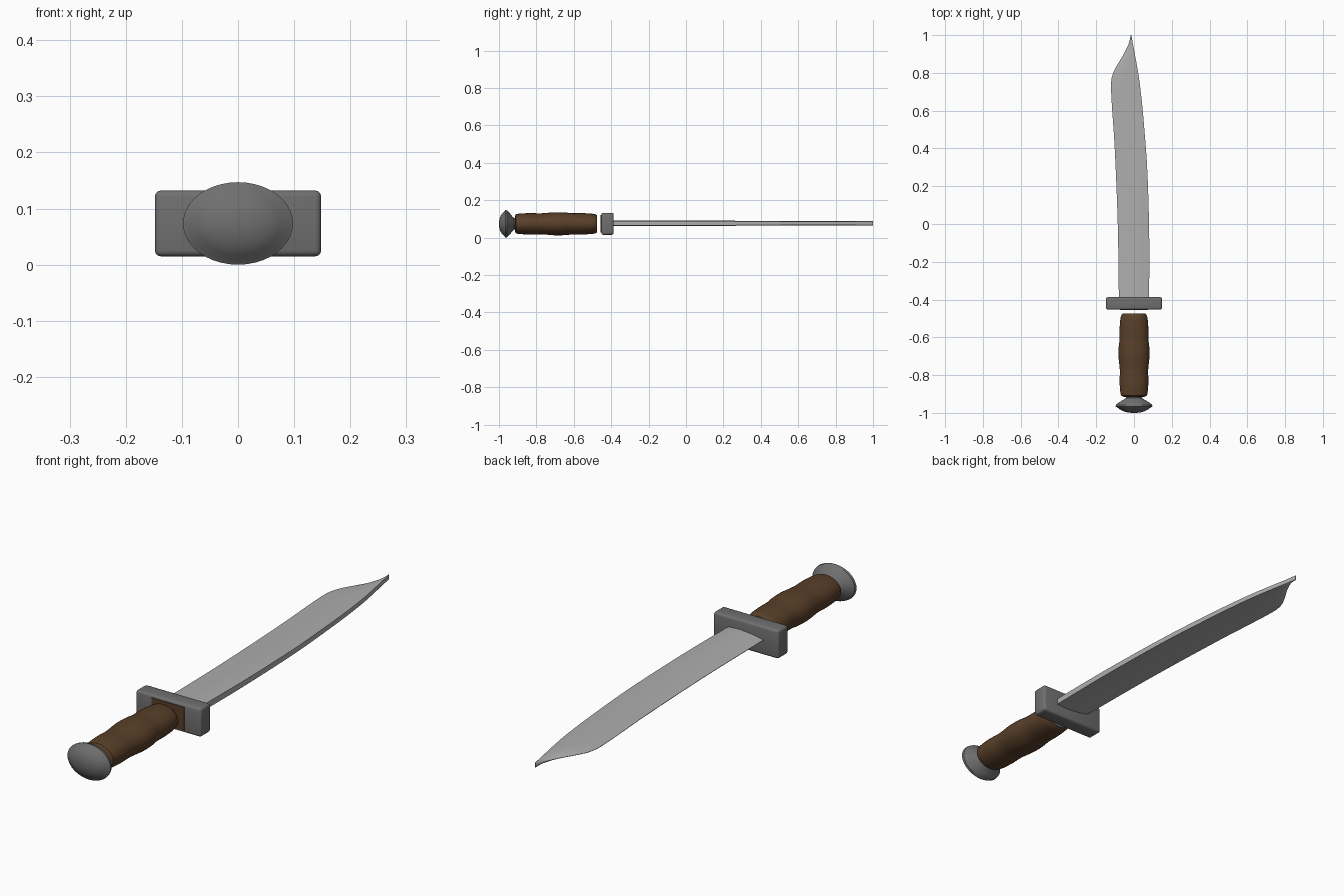
import bpy
import bmesh
import math

cube = bpy.data.objects.get("Cube")
if cube:
    bpy.data.objects.remove(cube, do_unlink=True)

MID = 0.0735      # height of the long axis
OVAL = 0.75       # height / width of the oval parts


def material(name, r, g, b):
    m = bpy.data.materials.new(name)
    m.use_nodes = True
    m.diffuse_color = (r, g, b, 1)
    m.node_tree.nodes["Principled BSDF"].inputs["Base Color"].default_value = (r, g, b, 1)
    return m


steel = material("blade steel", 0.42, 0.42, 0.42)
iron = material("dark iron", 0.16, 0.16, 0.16)
leather = material("brown leather", 0.1, 0.05, 0.022)


def finish(name, bm, mats, angle=35):
    bmesh.ops.recalc_face_normals(bm, faces=bm.faces[:])
    mesh = bpy.data.meshes.new(name)
    bm.to_mesh(mesh)
    bm.free()
    for m in mats:
        mesh.materials.append(m)
    ob = bpy.data.objects.new(name, mesh)
    bpy.context.collection.objects.link(ob)
    bpy.ops.object.select_all(action='DESELECT')
    ob.select_set(True)
    bpy.context.view_layer.objects.active = ob
    bpy.ops.object.shade_smooth_by_angle(angle=math.radians(angle))
    return ob


def loft(bm, rings):
    """Skin a list of closed rings and cap both ends."""
    loops = [[bm.verts.new(p) for p in ring] for ring in rings]
    n = len(loops[0])
    for a, b in zip(loops, loops[1:]):
        for i in range(n):
            j = (i + 1) % n
            bm.faces.new((a[i], a[j], b[j], b[i]))
    bm.faces.new(loops[0])
    bm.faces.new(loops[-1])


def oval_ring(y, r, n=40):
    turns = [2 * math.pi * i / n for i in range(n)]
    return [(r * math.cos(t), y, MID + OVAL * r * math.sin(t)) for t in turns]


def sample(points, y):
    """Smooth curve through (y, x) points."""
    for i in range(len(points) - 1):
        (y0, x0), (y1, x1) = points[i], points[i + 1]
        if y <= y1:
            break
    ya, xa = points[max(i - 1, 0)]
    yb, xb = points[min(i + 2, len(points) - 1)]
    h = y1 - y0
    t = (y - y0) / h
    m0, m1 = (x1 - xa) / (y1 - ya) * h, (xb - x0) / (yb - y0) * h
    return ((2*t**3 - 3*t*t + 1) * x0 + (t**3 - 2*t*t + t) * m0
            + (3*t*t - 2*t**3) * x1 + (t**3 - t*t) * m1)


def box(bm, size, y):
    verts = bmesh.ops.create_cube(bm, size=1)["verts"]
    bmesh.ops.scale(bm, vec=size, verts=verts)
    bmesh.ops.translate(bm, vec=(0, y, MID), verts=verts)


# Blade: thick spine on the left, thin cutting edge on the right
spine = [(-0.4, 0.08), (-0.1, 0.081), (0.2, 0.074), (0.4, 0.063), (0.74, 0.031), (1, -0.014)]
edge = [(-0.4, -0.08), (0, -0.086), (0.4, -0.102), (0.73, -0.122), (0.79, -0.114),
        (0.84, -0.09), (0.9, -0.054), (0.96, -0.026), (1, -0.018)]
section = [(0, 0.8), (0.15, 0.95), (0.35, 1), (0.6, 0.8), (0.8, 0.5), (1, 0.06)]
rings = []
steps = 56
for k in range(steps + 1):
    y = -0.4 + 1.4 * k / steps
    xs, xe = sample(spine, y), sample(edge, y)
    half = 0.0155 - 0.0045 * k / steps
    upper = [(xs + (xe - xs) * u, y, MID + 0.003 + half * h) for u, h in section]
    lower = [(xs + (xe - xs) * u, y, MID + 0.003 - half * h) for u, h in reversed(section)]
    rings.append(upper + lower)
bm = bmesh.new()
loft(bm, rings)
finish("blade", bm, [steel])

# Guard: rounded block across the blade root
bm = bmesh.new()
box(bm, (0.296, 0.066, 0.117), -0.42)
bmesh.ops.bevel(bm, geom=bm.edges[:], offset=0.01, segments=3, affect='EDGES', profile=0.5)
finish("guard", bm, [iron])

# Leather washer on the front of the guard
bm = bmesh.new()
box(bm, (0.148, 0.004, 0.095), -0.454)
finish("guard_washer", bm, [leather])

# Grip: three soft swells, with an iron cap facing the guard
grip = [(-0.915, 0.056), (-0.908, 0.069), (-0.84, 0.076), (-0.775, 0.075), (-0.7, 0.082),
        (-0.65, 0.081), (-0.61, 0.076), (-0.55, 0.076), (-0.485, 0.069), (-0.475, 0.06)]
levels = [-0.915, -0.908] + [-0.9 + 0.415 * i / 26 for i in range(27)] + [-0.475]
bm = bmesh.new()
loft(bm, [oval_ring(y, sample(grip, y)) for y in levels])
bm.faces.ensure_lookup_table()
bm.faces[-1].material_index = 1
finish("grip", bm, [leather, iron])

# Pommel: flared oval cap with a crisp rim and a low dome
pommel = [(-1, 0.01), (-0.998, 0.03), (-0.992, 0.055), (-0.982, 0.075), (-0.97, 0.09),
          (-0.966, 0.098), (-0.957, 0.096), (-0.943, 0.078), (-0.93, 0.055), (-0.92, 0.042),
          (-0.91, 0.04)]
bm = bmesh.new()
loft(bm, [oval_ring(y, r) for y, r in pommel])
finish("pommel", bm, [iron])
